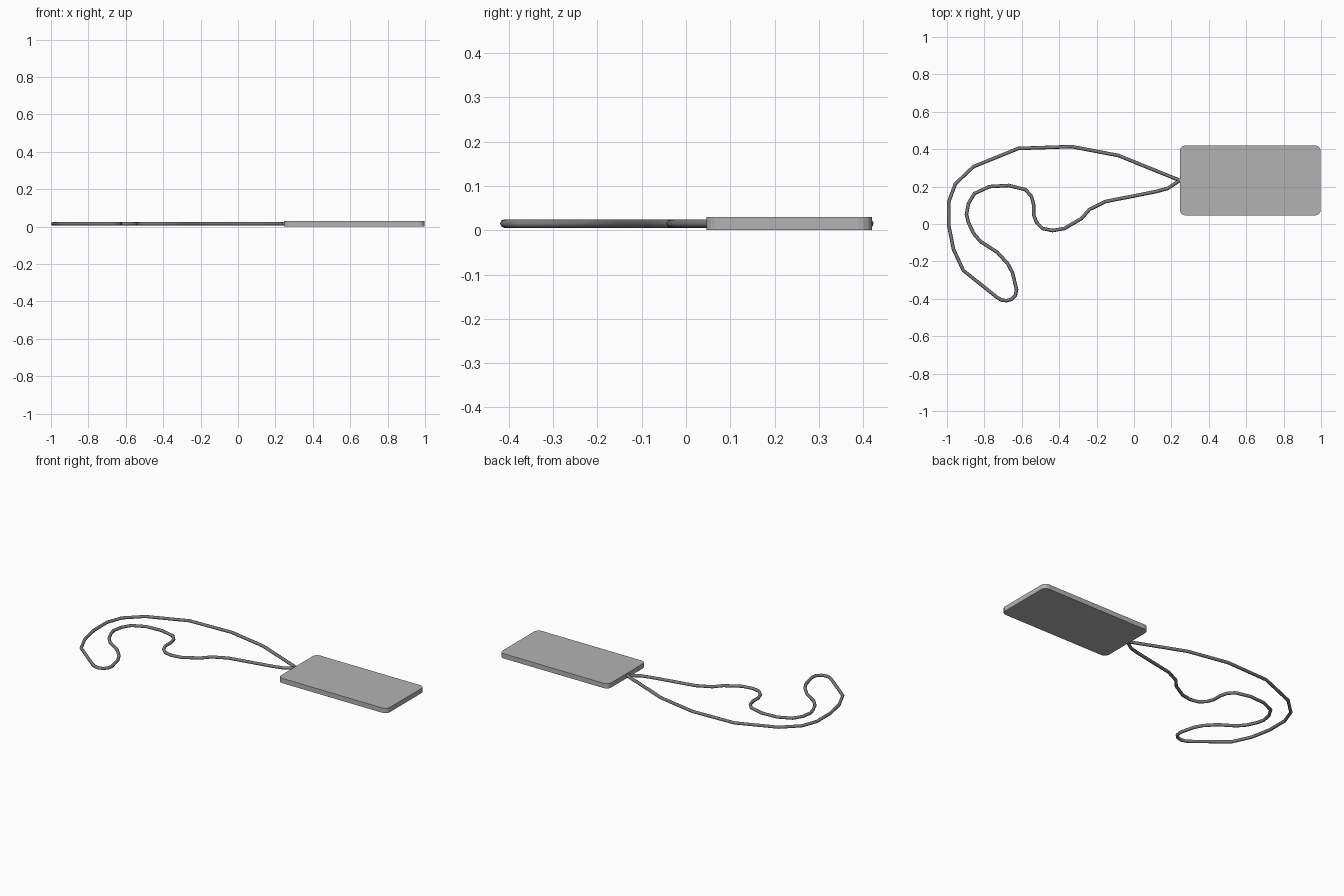
import bpy, bmesh, math

if "Cube" in bpy.data.objects:
    bpy.data.objects.remove(bpy.data.objects["Cube"])


def grey(name, v):
    m = bpy.data.materials.new(name)
    m.diffuse_color = (v, v, v, 1)
    m.use_nodes = True
    m.node_tree.nodes["Principled BSDF"].inputs["Base Color"].default_value = m.diffuse_color
    return m


# Flat card with rounded corners
X0, X1, Y0, Y1, H, R = 0.245, 0.998, 0.046, 0.42, 0.03, 0.03
corners = [(X1 - R, Y1 - R), (X0 + R, Y1 - R), (X0 + R, Y0 + R), (X1 - R, Y0 + R)]
bm = bmesh.new()
outline = []
for i, (cx, cy) in enumerate(corners):
    for k in range(5):
        a = math.pi / 2 * (i + k / 4)
        outline.append(bm.verts.new((cx + R * math.cos(a), cy + R * math.sin(a), 0)))
base = bm.faces.new(outline)
ext = bmesh.ops.extrude_face_region(bm, geom=[base])
bmesh.ops.translate(bm, vec=(0, 0, H),
                    verts=[g for g in ext["geom"] if isinstance(g, bmesh.types.BMVert)])
bmesh.ops.recalc_face_normals(bm, faces=bm.faces)
mesh = bpy.data.meshes.new("card")
bm.to_mesh(mesh)
bm.free()
mesh.materials.append(grey("card_grey", 0.45))
card = bpy.data.objects.new("card", mesh)
bpy.context.collection.objects.link(card)

# Cord loop lying flat, both ends tucked into the card edge
path = [
    (0.255, 0.229), (-0.083, 0.366), (-0.334, 0.414), (-0.618, 0.404), (-0.858, 0.307),
    (-0.955, 0.215), (-0.99, 0.12), (-0.99, -0.01), (-0.965, -0.136), (-0.912, -0.249),
    (-0.735, -0.39), (-0.71, -0.406), (-0.682, -0.41), (-0.655, -0.403), (-0.634, -0.382),
    (-0.628, -0.35), (-0.65, -0.259), (-0.676, -0.211), (-0.73, -0.152), (-0.82, -0.094),
    (-0.858, -0.05), (-0.885, 0.008), (-0.896, 0.05), (-0.885, 0.11), (-0.853, 0.163),
    (-0.773, 0.2), (-0.671, 0.206), (-0.58, 0.184), (-0.548, 0.147), (-0.537, 0.104),
    (-0.537, 0.05), (-0.521, 0.008), (-0.489, -0.024), (-0.436, -0.035), (-0.372, -0.024),
    (-0.28, 0.03), (-0.238, 0.078), (-0.152, 0.12), (0.12, 0.174), (0.18, 0.19),
    (0.255, 0.24),
]
curve = bpy.data.curves.new("cord_loop", 'CURVE')
curve.dimensions = '3D'
curve.twist_mode = 'Z_UP'
curve.bevel_depth = 0.0095
curve.bevel_resolution = 2
curve.use_fill_caps = True
spline = curve.splines.new('POLY')
spline.points.add(len(path) - 1)
for p, (x, y) in zip(spline.points, path):
    p.co = (x, y, 0.015, 1)
spline.use_smooth = True
curve.materials.append(grey("cord_grey", 0.2))
cord = bpy.data.objects.new("cord_loop", curve)
bpy.context.collection.objects.link(cord)
